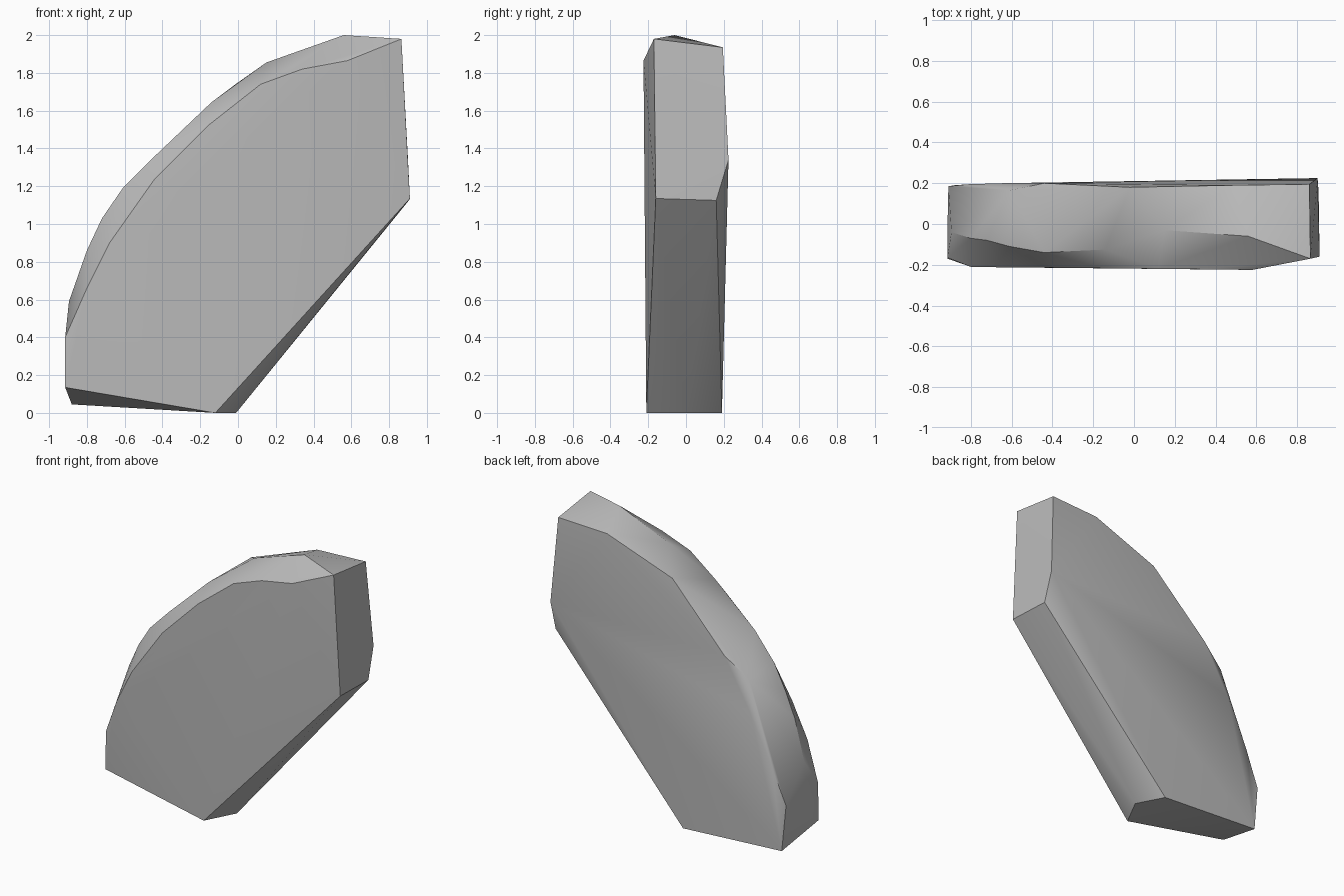
import bpy
import bmesh
import math

cube = bpy.data.objects.get("Cube")
if cube:
    bpy.data.objects.remove(cube, do_unlink=True)

# Outer crest of the curved side
crest = [(-.915, -.04, .40), (-.895, -.04, .59), (-.80, -.07, .86),
         (-.72, -.08, 1.03), (-.61, -.11, 1.19), (-.44, -.14, 1.36),
         (-.14, -.125, 1.645), (.15, -.03, 1.855), (.56, -.06, 2.0)]

# Upper rim of the front face
front_rim = [(-.915, -.165, .40), (-.80, -.21, .66), (-.68, -.212, .90),
             (-.44, -.214, 1.24), (-.16, -.217, 1.52), (.12, -.22, 1.74),
             (.34, -.222, 1.82), (.58, -.225, 1.865)]

# Upper rim of the back face
back_rim = [(-.91, .185, .37), (-.81, .195, .61), (-.64, .2, .96),
            (-.61, .165, 1.17), (-.44, .2, 1.31), (-.02, .18, 1.735),
            (.485, .19, 1.92)]

# Flat end and base
end_face = [(.865, -.17, 1.98), (.86, .195, 1.935), (.90, .225, 1.34),
            (.905, .16, 1.125), (.91, -.16, 1.135)]
base_face = [(-.12, -.21, 0), (-.01, 0, 0), (-.11, .19, 0),
             (-.88, .19, .045), (-.915, -.17, .135)]

# Faceted stone slab wrapped around the rims
bm = bmesh.new()
for point in crest + front_rim + back_rim + end_face + base_face:
    bm.verts.new(point)
hull = bmesh.ops.convex_hull(bm, input=bm.verts[:])
unused = {v for v in hull["geom_interior"] + hull["geom_unused"]
          if isinstance(v, bmesh.types.BMVert)}
bmesh.ops.delete(bm, geom=list(unused), context='VERTS')
bmesh.ops.recalc_face_normals(bm, faces=bm.faces[:])

mesh = bpy.data.meshes.new("stone_slab")
bm.to_mesh(mesh)
bm.free()
slab = bpy.data.objects.new("stone_slab", mesh)
bpy.context.collection.objects.link(slab)

# Grey stone
grey = bpy.data.materials.new("grey_stone")
grey.use_nodes = True
colour = (.5, .5, .5, 1)
grey.diffuse_color = colour
grey.node_tree.nodes["Principled BSDF"].inputs["Base Color"].default_value = colour
mesh.materials.append(grey)

bpy.ops.object.select_all(action='DESELECT')
slab.select_set(True)
bpy.context.view_layer.objects.active = slab
bpy.ops.object.shade_smooth_by_angle(angle=math.radians(30))
